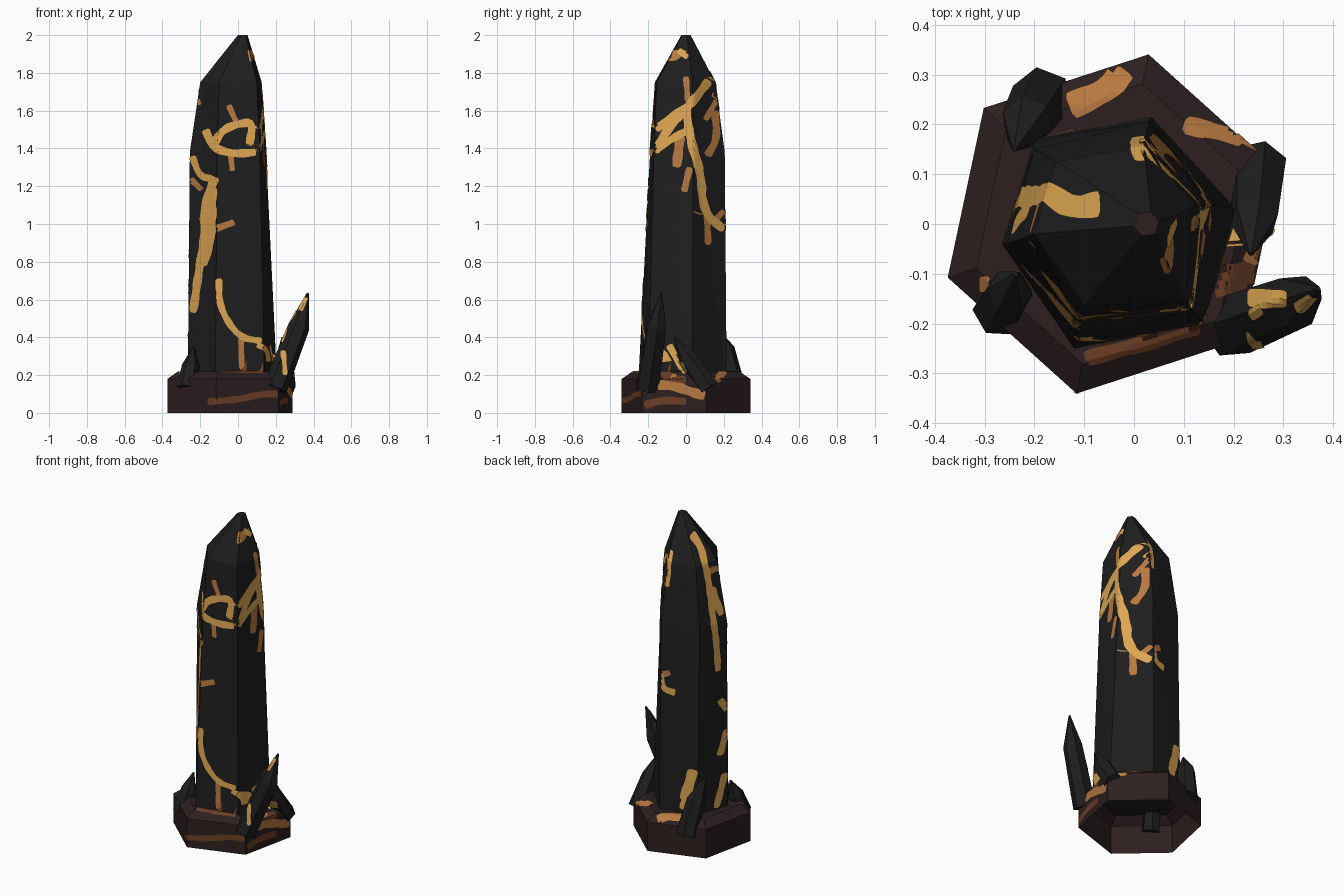
import bpy, bmesh, math
from mathutils import Vector
from mathutils.bvhtree import BVHTree

if "Cube" in bpy.data.objects:
    bpy.data.objects.remove(bpy.data.objects["Cube"])


def material(name, rgb):
    m = bpy.data.materials.new(name)
    m.diffuse_color = (*rgb, 1)
    m.use_nodes = True
    m.node_tree.nodes["Principled BSDF"].inputs["Base Color"].default_value = m.diffuse_color
    return m


BLACK = material("black stone", (0.013, 0.013, 0.013))
PURPLE = material("dark plum stone", (0.026, 0.0135, 0.014))
GOLD = material("gold vein", (0.72, 0.38, 0.085))
ORANGE = material("copper vein", (0.47, 0.19, 0.05))
BROWN = material("brown vein", (0.15, 0.048, 0.018))

targets = []          # (vertices, polygons) of the solids, for projecting veins


def make(name, verts, faces, mats, rule=None, solid=True):
    me = bpy.data.meshes.new(name)
    bm = bmesh.new()
    vs = [bm.verts.new(v) for v in verts]
    for f in faces:
        bm.faces.new([vs[i] for i in f])
    if solid:
        bmesh.ops.recalc_face_normals(bm, faces=bm.faces)
        bmesh.ops.triangulate(bm, faces=bm.faces)
    bm.to_mesh(me)
    bm.free()
    for m in mats:
        me.materials.append(m)
    if rule:
        for p in me.polygons:
            p.material_index = rule(p)
    ob = bpy.data.objects.new(name, me)
    bpy.context.collection.objects.link(ob)
    if solid:
        targets.append(([v.co.copy() for v in me.vertices],
                        [tuple(p.vertices) for p in me.polygons]))
    return ob


def loft(name, rings, mats, rule=None, caps=True):
    """Skin a stack of rings with equal point counts, with or without end caps."""
    n = len(rings[0])
    verts = [p for r in rings for p in r]
    faces = [(k * n + i, k * n + (i + 1) % n, (k + 1) * n + (i + 1) % n, (k + 1) * n + i)
             for k in range(len(rings) - 1) for i in range(n)]
    if caps:
        faces.append(tuple(range(len(verts) - n, len(verts))))
        faces.append(tuple(reversed(range(n))))
    return make(name, verts, faces, mats, rule)


def hexagon(cx, cy, z, r, turn):
    return [(cx + r * math.cos(math.radians(turn + 60 * i)),
             cy + r * math.sin(math.radians(turn + 60 * i)), z) for i in range(6)]


def surface():
    """Search tree over every solid built so far."""
    sv, sf = [], []
    for v, f in targets:
        sf += [tuple(i + len(sv) for i in p) for p in f]
        sv += v
    return BVHTree.FromPolygons(sv, sf)


# Hexagonal base, hollow underneath, open under the obelisk
loft("base", [hexagon(-0.043, 0, 0, 0.348, 18), hexagon(-0.043, 0, 0.18, 0.348, 18),
              hexagon(-0.043, 0, 0.22, 0.288, 18), hexagon(-0.03, -0.012, 0.22, 0.21, 10)],
     [PURPLE], caps=False)

# Main obelisk crystal with a small blunt tip
low = [(0.205, 0.03), (0.035, 0.215), (-0.2, 0.17), (-0.265, -0.04), (-0.12, -0.25), (0.14, -0.2)]
mid = [(0.148, 0.04), (0.03, 0.205), (-0.2, 0.15), (-0.255, -0.04), (-0.11, -0.19), (0.115, -0.17)]
top = [(0.125, 0.035), (0.02, 0.155), (-0.155, 0.125), (-0.2, -0.02), (-0.1, -0.165), (0.1, -0.155)]
rings = [[(x, y, z) for x, y in ring] for ring, z in ((low, 0.21), (mid, 1.38), (top, 1.75))]
rings.append(hexagon(0.025, 0, 2.0, 0.026, 10))
loft("obelisk", rings, [BLACK, PURPLE], lambda p: int(p.center.z > 1.99))
body = surface()


# Small crystal shards around the base
def shard(name, foot, shoulder, tip, r, turn=0):
    foot, shoulder, tip = Vector(foot), Vector(shoulder), Vector(tip)
    q = (shoulder - foot).to_track_quat('Z', 'Y')

    def ring(c, rad):
        return [c + q @ Vector(p) for p in hexagon(0, 0, 0, rad, turn)]
    loft(name, [ring(foot, r), ring(shoulder, r * 0.85), ring(tip, 0.005)], [BLACK])


shard("shard_front_right", (0.195, -0.205, 0.13), (0.325, -0.155, 0.46), (0.37, -0.13, 0.635), 0.066, 15)
shard("shard_right", (0.25, 0.12, 0.13), (0.242, 0.01, 0.29), (0.235, -0.06, 0.40), 0.058, 20)
shard("shard_back_left", (-0.185, 0.255, 0.13), (-0.215, 0.205, 0.34), (-0.24, 0.15, 0.46), 0.062, 10)
shard("shard_front_left", (-0.27, -0.175, 0.13), (-0.25, -0.135, 0.25), (-0.237, -0.1, 0.345), 0.055, 25)
everything = surface()


def smooth(path, step=0.012):
    """Round the path, then sample it evenly."""
    pts = [Vector(p) for p in path]
    for _ in range(2):
        new = [pts[0]]
        for a, b in zip(pts, pts[1:]):
            new += [a.lerp(b, 0.25), a.lerp(b, 0.75)]
        pts = new + [pts[-1]]
    out = [pts[0]]
    for a, b in zip(pts, pts[1:]):
        n = max(1, round((b - a).length / step))
        out += [a.lerp(b, (i + 1) / n) for i in range(n)]
    return out


def veins(name, view, mat, paths, lift, tree=body):
    """Thin ribbons projected onto the stone, seen from an angle or from the top."""
    if view == 'top':
        R, U, D = Vector((1, 0, 0)), Vector((0, 1, 0)), Vector((0, 0, 1))
    else:
        a = math.radians(view)
        R, U = Vector((math.cos(a), math.sin(a), 0)), Vector((0, 0, 1))
        D = Vector((math.sin(a), -math.cos(a), 0))
    verts, faces, W = [], [], 5
    for width, *path in paths:
        pts = smooth(path)
        prev = None
        for i, p in enumerate(pts):
            t = pts[min(i + 1, len(pts) - 1)] - pts[max(i - 1, 0)]
            side = Vector((-t.y, t.x)).normalized()
            w = width * (0.6 if i in (0, len(pts) - 1) else 1 + 0.08 * math.sin(i * 0.7))
            row = []
            for k in range(W):
                q = p + side * w * (k / (W - 1) - 0.5)
                hit, nor, _, _ = tree.ray_cast(R * q.x + U * q.y + D * 4, -D)
                if hit is None:
                    row.append(None)
                    continue
                row.append(len(verts))
                verts.append(hit + (nor if nor.dot(D) > 0 else -nor) * lift)
            if prev:
                for k in range(W - 1):
                    f = (prev[k], prev[k + 1], row[k + 1], row[k])
                    if None in f:
                        continue
                    c = [verts[j] for j in f]
                    if max((c[j] - c[j - 1]).length for j in range(4)) > 0.07:
                        continue
                    n = (c[2] - c[0]).cross(c[3] - c[1])
                    faces.append(f if n.dot(D) > 0 else f[::-1])
            prev = row
    make(name, verts, faces, [mat], solid=False)


# Veins on the front: width, then points along the path
veins("front_gold_veins", 0, GOLD, [
    (.042, (-.17, 1.5), (-.13, 1.4), (-.02, 1.37), (.095, 1.38)),
    (.042, (-.13, 1.42), (-.08, 1.5), (0, 1.53), (.08, 1.54), (.06, 1.42)),
    (.035, (-.24, 1.36), (-.2, 1.25), (-.13, 1.24)),
    (.045, (-.12, 1.25), (-.18, 1.08), (-.17, .95), (-.2, .78), (-.235, .53)),
    (.04, (-.13, 1.2), (-.135, .92), (-.18, .78)),
    (.035, (-.1, .71), (-.1, .56), (0, .4), (.125, .38)),
    (.028, (.1, .36), (.15, .34), (.16, .27))], .004)
veins("front_copper_veins", 0, ORANGE, [
    (.03, (-.05, 1.63), (-.01, 1.54)), (.035, (-.13, .97), (-.02, 1.01)),
    (.03, (.015, .4), (.02, .23)), (.03, (-.25, 1.24), (-.19, 1.18)),
    (.03, (-.04, 1.38), (-.03, 1.28)), (.02, (-.21, 1.66), (-.2, 1.63)),
    (.02, (.06, 1.92), (.07, 1.86))], .003)
veins("front_base_vein", 0, BROWN, [
    (.035, (-.16, .06), (0, .07), (.12, .1), (.21, .1))], .003)

# Veins on the right
veins("right_gold_veins", 90, GOLD, [
    (.03, (-.04, 1.92), (.01, 1.88)),
    (.045, (.12, 1.76), (.02, 1.63), (-.1, 1.5), (-.165, 1.38)),
    (.045, (0, 1.63), (.02, 1.45), (.075, 1.28), (.09, 1.06), (.2, .97)),
    (.04, (-.16, 1.5), (-.06, 1.58), (.02, 1.63)),
    (.04, (-.15, 1.4), (-.06, 1.46), (.02, 1.5))], .004)
veins("right_copper_veins", 90, ORANGE, [
    (.03, (0, 1.78), (.01, 1.65)), (.04, (.15, 1.6), (.165, 1.45), (.11, 1.36)),
    (.05, (-.03, 1.47), (-.05, 1.3)), (.035, (.02, 1.3), (-.01, 1.17)),
    (.035, (.11, 1.05), (.115, .89)), (.03, (.15, 1.02), (.2, 1.07)),
    (.03, (.1, 1.55), (.17, 1.67)),
    (.05, (-.15, .15), (-.05, .14), (.03, .11), (.1, .09)), (.03, (.08, .14), (.18, .18))], .003)
veins("right_base_veins", 90, BROWN, [
    (.04, (-.22, .04), (-.12, .07), (0, .06)), (.04, (-.12, .19), (.0, .17))], .002)

# Veins on the back and left
veins("back_gold_veins", 215, GOLD, [
    (.035, (.03, 1.9), (.09, 1.82), (.125, 1.66), (.145, 1.47), (.17, 1.28), (.18, 1.08)),
    (.035, (.145, 1.6), (.2, 1.42)), (.035, (-.09, 1.81), (-.1, 1.72), (-.11, 1.6)),
    (.04, (-.15, 1.06), (-.13, .97), (-.06, .96)),
    (.04, (.05, .5), (.02, .37), (-.02, .24)), (.04, (.22, .43), (.17, .23)),
    (.04, (.23, .7), (.19, .55)), (.035, (.19, .9), (.23, .82))], .004)
veins("back_copper_veins", 215, ORANGE, [
    (.035, (.13, 1.7), (.18, 1.7)), (.035, (-.15, 1.05), (-.09, 1.08))], .003)
veins("back_right_vein", 145, GOLD, [(.04, (.24, .5), (.2, .3))], .004)

# Patches on the top of the base
veins("base_top_patches", 'top', ORANGE, [
    (.05, (-.02, .31), (-.05, .27), (-.13, .235)), (.035, (.1, .2), (.22, .17)),
    (.04, (.235, -.08), (.245, -.055)), (.03, (-.31, -.12), (-.29, -.12))], .003)
veins("base_top_dark_patches", 'top', BROWN, [
    (.04, (-.1, -.265), (.02, -.235), (.13, -.2)), (.06, (.14, -.12), (.24, -.1))], .002)

# Gold on the two right-hand shards
veins("shard_gold_top", 'top', GOLD, [
    (.035, (.23, -.15), (.31, -.15)), (.02, (.235, -.185), (.26, -.17))], .004, everything)
veins("shard_gold_front", 0, GOLD, [
    (.025, (.24, .33), (.25, .2)), (.02, (.33, .54), (.362, .61))], .004, everything)
veins("shard_gold_right", 90, GOLD, [(.035, (-.09, .36), (-.04, .27), (.0, .21))], .004, everything)
